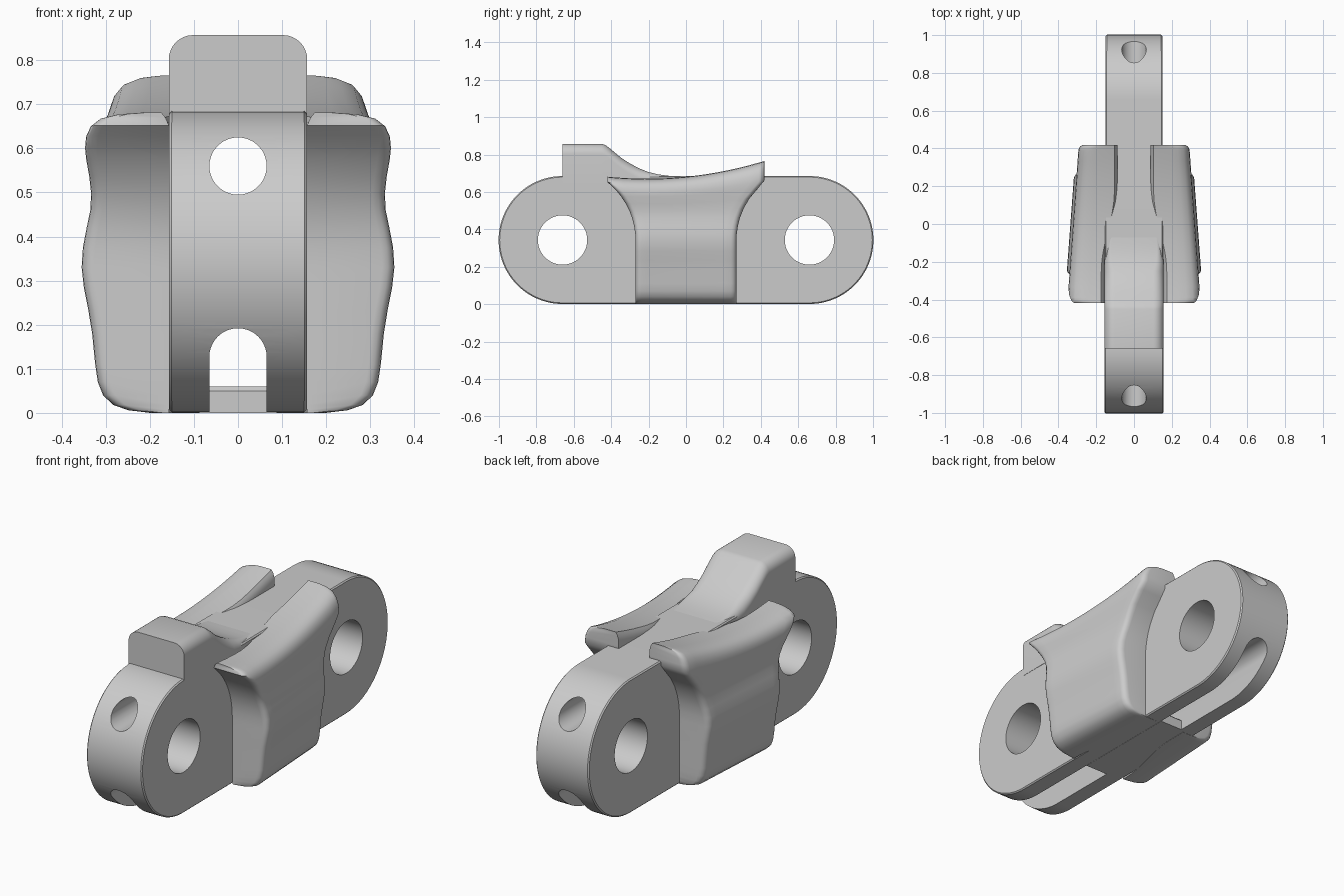
import bpy, bmesh
from math import sin, cos, pi, sqrt, radians

cube = bpy.data.objects.get("Cube")
if cube:
    bpy.data.objects.remove(cube)

grey = bpy.data.materials.new("plain grey")
grey.use_nodes = True
grey.diffuse_color = (0.6, 0.6, 0.6, 1)
grey.node_tree.nodes["Principled BSDF"].inputs["Base Color"].default_value = (0.6, 0.6, 0.6, 1)

PIN_Y, PIN_Z, END_R = 0.66, 0.343, 0.342
TOP = PIN_Z + END_R


def make(name, verts, faces):
    """Mesh object with outward normals and the grey material."""
    me = bpy.data.meshes.new(name)
    me.from_pydata(verts, [], faces)
    bm = bmesh.new()
    bm.from_mesh(me)
    bmesh.ops.remove_doubles(bm, verts=bm.verts, dist=1e-5)
    bmesh.ops.recalc_face_normals(bm, faces=bm.faces)
    bm.to_mesh(me)
    bm.free()
    me.materials.append(grey)
    ob = bpy.data.objects.new(name, me)
    bpy.context.collection.objects.link(ob)
    return ob


def loft(name, rings, caps=True):
    """Skin a list of closed rings that share a point count."""
    n = len(rings[0])
    verts = [p for r in rings for p in r]
    faces = [(a * n + j, a * n + (j + 1) % n, (a + 1) * n + (j + 1) % n, (a + 1) * n + j)
             for a in range(len(rings) - 1) for j in range(n)]
    if caps:
        faces += [tuple(range(n)), tuple(range(len(verts) - n, len(verts)))]
    return make(name, verts, faces)


def prism(name, pts, half, axis):
    """Extrude a profile (u, z) along x or y, both ways from the centre."""
    place = (lambda u, z, s: (s, u, z)) if axis == "x" else (lambda u, z, s: (u, s, z))
    return loft(name, [[place(u, z, s) for u, z in pts] for s in (-half, half)])


def arc(cx, cz, r, a0, a1, n):
    return [(cx + r * cos(radians(a0 + (a1 - a0) * i / n)),
             cz + r * sin(radians(a0 + (a1 - a0) * i / n))) for i in range(n + 1)]


def apply_modifiers(ob):
    dg = bpy.context.evaluated_depsgraph_get()
    me = bpy.data.meshes.new_from_object(ob.evaluated_get(dg))
    ob.modifiers.clear()
    ob.data = me


def bevel(ob, width, segments, angle=40):
    m = ob.modifiers.new("bevel", "BEVEL")
    m.width, m.segments, m.limit_method, m.angle_limit = width, segments, "ANGLE", radians(angle)
    apply_modifiers(ob)


def cut(ob, cutter):
    m = ob.modifiers.new("cut", "BOOLEAN")
    m.operation, m.solver, m.object = "DIFFERENCE", "EXACT", cutter
    apply_modifiers(ob)
    bpy.data.objects.remove(cutter)


def smooth(ob, angle=30):
    bpy.ops.object.select_all(action="DESELECT")
    ob.select_set(True)
    bpy.context.view_layer.objects.active = ob
    bpy.ops.object.shade_smooth_by_angle(angle=radians(angle))


# Link plate: round-ended bar, slightly thinner at the back
outline = arc(PIN_Y, PIN_Z, END_R, -90, 90, 48) + arc(-PIN_Y, PIN_Z, END_R, 90, 270, 48)
plate = prism("link_plate", outline, 0.1535, "x")
for v in plate.data.vertices:
    v.co.x *= 1 - 0.023 * v.co.y
bevel(plate, 0.006, 1)
for side in (-1, 1):
    cut(plate, prism("pin_cutter", arc(side * PIN_Y, PIN_Z, 0.132, 0, 352.5, 47), 0.4, "x"))
cut(plate, prism("bore_cutter", arc(0, 0.56, 0.065, 0, 350, 35), 1.3, "y"))
arch = arc(0, 0.127, 0.065, 0, 180, 20) + [(-0.065, -0.1), (0.065, -0.1)]
cut(plate, prism("slot_cutter", arch, 1.3, "y"))
smooth(plate)

# Floor that closes the middle of the lower slot
floor = prism("slot_floor", [(-0.285, 0), (0.285, 0), (0.285, 0.05), (0.275, 0.06),
                             (-0.275, 0.06), (-0.285, 0.05)], 0.065, "x")

# Raised tooth with a long concave ramp behind it
rings = []
ramp = [(-PIN_Y, 0.857), (-0.45, 0.857), (-0.43, 0.85), (-0.4, 0.827), (-0.35, 0.785),
        (-0.3, 0.752), (-0.25, 0.726), (-0.2, 0.706), (-0.15, 0.694), (-0.1, 0.687), (0, 0.68)]
for y, z in ramp:
    r = min(0.055, max(0.01, z - 0.665))
    w = 0.157 - 0.03 * max(0, y + 0.2) / 0.2
    half = arc(w - r, z - r, r, 0, 90, 8)
    ring = [(w, 0.64)] + half + [(-x, q) for x, q in reversed(half)] + [(-w, 0.64)]
    rings.append([(x, y, q) for x, q in ring])
smooth(loft("tooth", rings), 35)


# Side wings: stacked horizontal loops with ends hollowed round the pins
def crest(y):
    return 0.1 * y + 0.24 * y * y


def lift(z, y):
    return z + max(0, z - 0.45) / 0.23 * crest(y)


def reach(z, side):
    e = 0.27
    for _ in range(6):
        dz = min(max(lift(z, side * e) - PIN_Z, 0), 0.307)
        e = PIN_Y - sqrt(0.39 ** 2 - dz * dz)
    return min(e, 0.42)


def inner(y):
    t = min(max((y + 0.25) / 0.42, 0), 1)
    return 0.157 - 0.07 * t * t * (3 - 2 * t)


section = [(0.2, 0), (0.25, 0.006), (0.285, 0.018), (0.308, 0.04), (0.32, 0.07), (0.326, 0.11),
           (0.333, 0.18), (0.342, 0.235), (0.352, 0.285), (0.357, 0.33), (0.354, 0.375),
           (0.345, 0.42), (0.336, 0.46), (0.333, 0.5), (0.336, 0.54), (0.341, 0.58),
           (0.342, 0.605), (0.338, 0.63), (0.326, 0.652), (0.305, 0.669), (0.27, 0.678), (0.23, 0.681)]
END = 0.03
for name, sx in (("left_wing", 1), ("right_wing", -1)):
    rings = []
    for w, z in section:
        lo, hi = -reach(z, -1), reach(z, 1)
        steps = [0, 0.003, 0.009, 0.018, END]
        a, b = lo + END, hi - END
        ys = [lo + s for s in steps] + [a + (b - a) * i / 14 for i in range(1, 14)]
        ys += [hi - s for s in reversed(steps)]
        outer = []
        for y in ys:
            d = min(y - lo, hi - y, END)
            trim = END - sqrt(max(0, END ** 2 - (END - d) ** 2))
            x = w * (1 - 0.21 * (y + 0.27)) - trim
            outer.append((sx * x, y, lift(z, y)))
        soft = max(0, z - 0.66) * 0.8
        inside = [(sx * (inner(y) + soft), y, lift(z, y)) for y in reversed(ys)]
        rings.append(outer + inside)
    n = len(rings[0])
    verts = [p for r in rings for p in r]
    faces = [(i * n + j, i * n + (j + 1) % n, (i + 1) * n + (j + 1) % n, (i + 1) * n + j)
             for i in range(len(rings) - 1) for j in range(n)]
    for base in (0, len(verts) - n):
        faces += [(base + j, base + j + 1, base + n - 2 - j, base + n - 1 - j) for j in range(n // 2 - 1)]
    smooth(make(name, verts, faces), 40)
